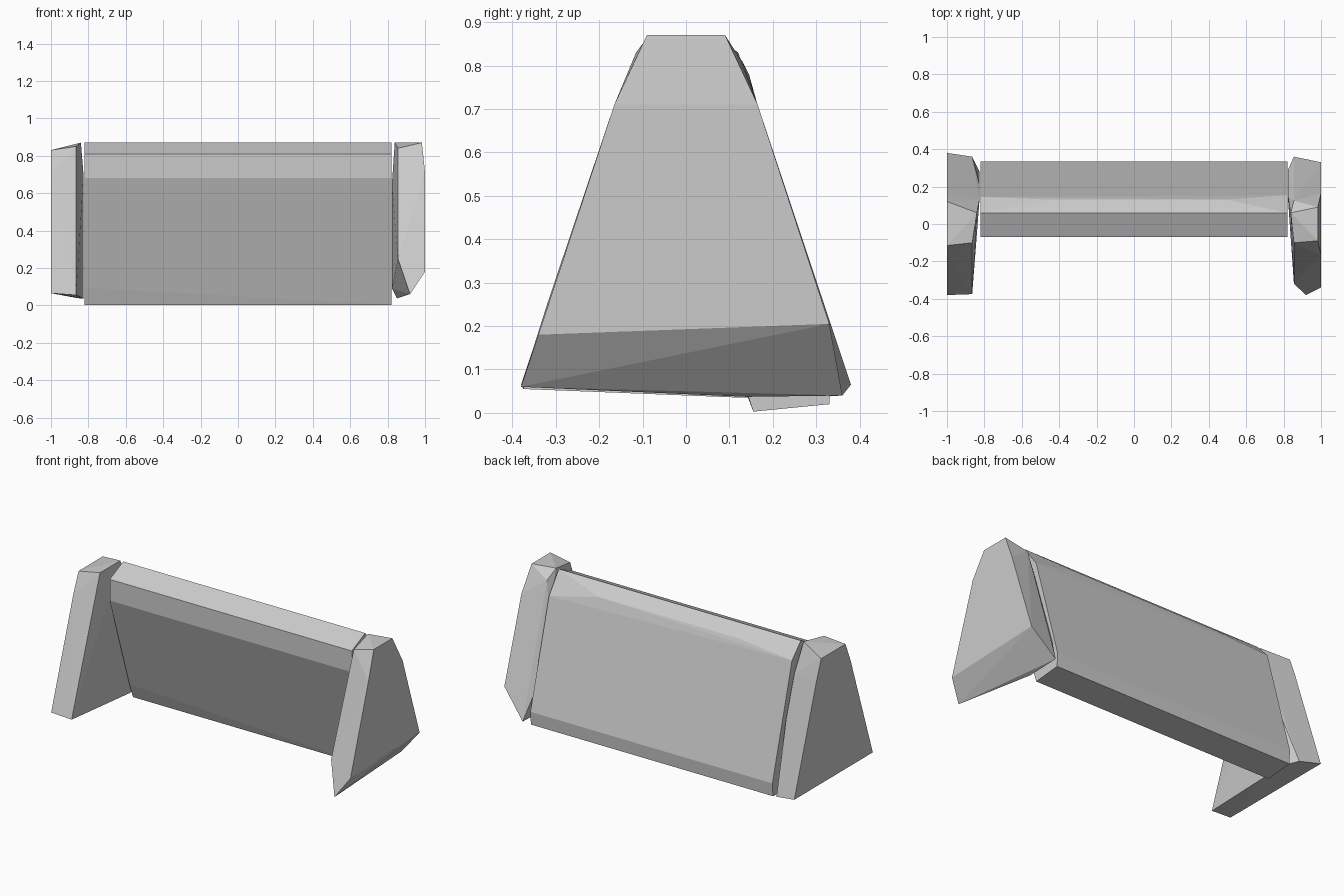
import bpy, bmesh
from math import radians

if "Cube" in bpy.data.objects:
    bpy.data.objects.remove(bpy.data.objects["Cube"])


def hull(name, points):
    """Flat-faced convex block wrapped around a few corner points."""
    mesh = bpy.data.meshes.new(name)
    bm = bmesh.new()
    for p in points:
        bm.verts.new(p)
    result = bmesh.ops.convex_hull(bm, input=bm.verts[:])
    loose = [v for v in bm.verts if not v.link_faces]
    bmesh.ops.delete(bm, geom=loose, context='VERTS')
    bmesh.ops.dissolve_limit(bm, angle_limit=radians(1),
                             verts=bm.verts[:], edges=bm.edges[:])
    bmesh.ops.recalc_face_normals(bm, faces=bm.faces[:])
    bm.to_mesh(mesh)
    bm.free()
    obj = bpy.data.objects.new(name, mesh)
    bpy.context.collection.objects.link(obj)
    return obj


def at_x(x, profile):
    return [(x, y, z) for y, z in profile]


# Leaning centre slab: shared profile, with a back chamfer fading at the ends
slab = [(-0.07, 0.81), (-0.07, 0.68), (0.155, 0.003),
        (0.33, 0.02), (0.335, 0.10), (0.06, 0.87)]
hull("centre_slab",
     at_x(-0.82, slab + [(0.12, 0.095), (0.145, 0.78)])
     + at_x(0.82, slab + [(0.155, 0.74)])
     + [(-0.44, 0.13, 0.81), (0.50, 0.13, 0.81)])

# Left end panel: flat outer face, bevelled inner face
hull("left_end_panel",
     at_x(-1.0, [(-0.38, 0.065), (0.38, 0.065), (0.165, 0.71),
                 (0.12, 0.83), (-0.115, 0.83), (-0.165, 0.71)])
     + at_x(-0.865, [(-0.375, 0.055), (0.36, 0.04), (-0.10, 0.85)])
     + at_x(-0.84, [(0.06, 0.87)])
     + at_x(-0.826, [(0.13, 0.035), (0.28, 0.035), (0.13, 0.70),
                     (0.21, 0.45)]))

# Right end panel: narrow top, outer face chamfered towards the floor
hull("right_end_panel",
     at_x(1.0, [(-0.165, 0.71), (0.165, 0.71), (0.33, 0.205), (-0.34, 0.18)])
     + at_x(0.983, [(-0.09, 0.87), (0.09, 0.87)])
     + at_x(0.92, [(-0.38, 0.06)])
     + at_x(0.855, [(-0.10, 0.84), (-0.32, 0.25), (0.36, 0.04),
                    (0.125, 0.815)])
     + at_x(0.838, [(0.06, 0.87)])
     + at_x(0.823, [(0.14, 0.09), (0.20, 0.35), (0.15, 0.65), (0.29, 0.20)])
     + at_x(0.85, [(0.14, 0.037)]))
